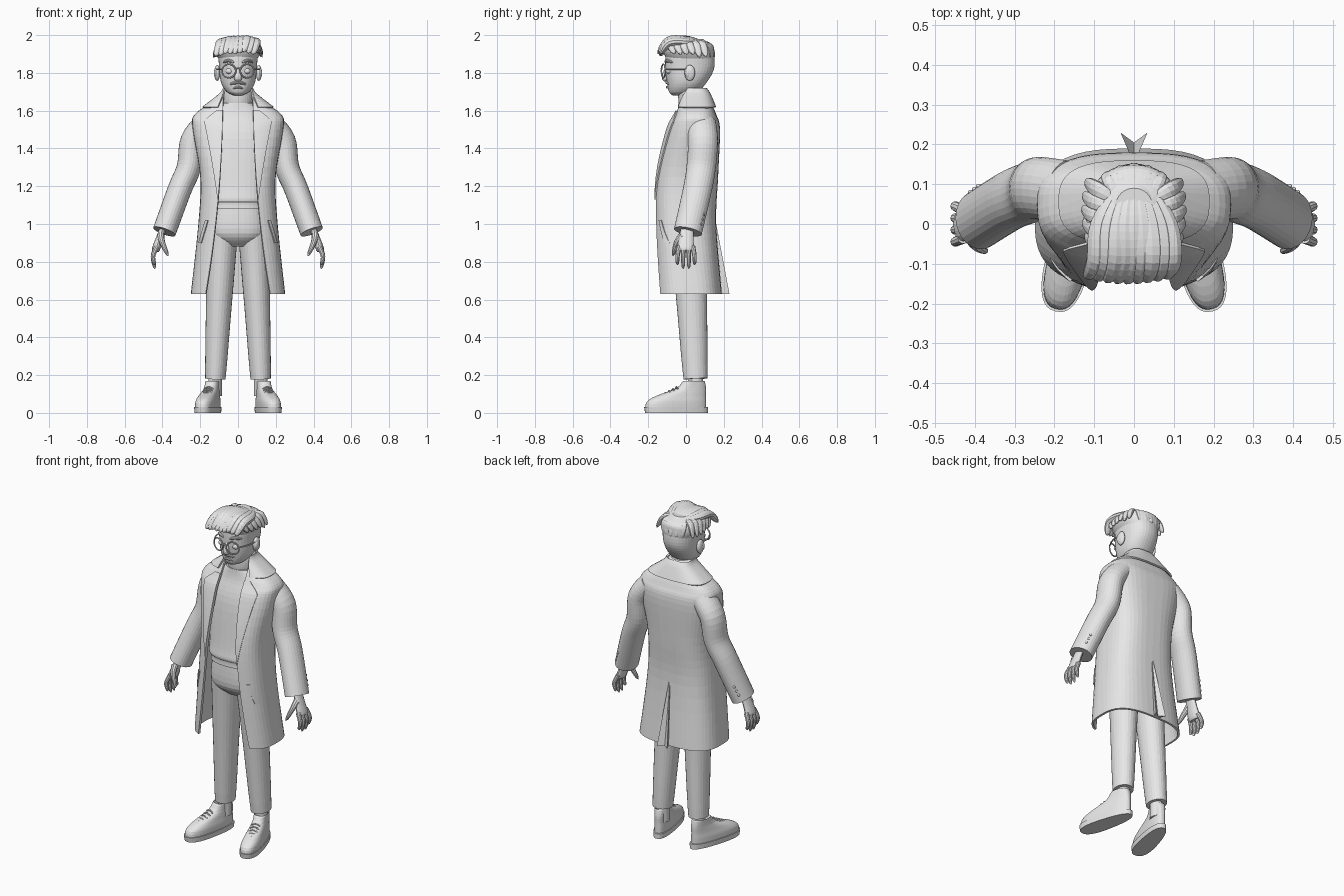
import bpy, bmesh, random
from math import sin, cos, pi, asin, radians, copysign
from mathutils import Vector, Matrix

random.seed(4)
if "Cube" in bpy.data.objects:
    bpy.data.objects.remove(bpy.data.objects["Cube"])

grey = bpy.data.materials.new("light_grey")
grey.use_nodes = True
grey.diffuse_color = (.8, .8, .8, 1)
grey.node_tree.nodes["Principled BSDF"].inputs["Base Color"].default_value = grey.diffuse_color
made = []
X, Y, Z = Matrix.Identity(3)


def finish(name, bm, mirror=False, thick=0):
    mesh = bpy.data.meshes.new(name)
    bm.to_mesh(mesh)
    bm.free()
    mesh.materials.append(grey)
    ob = bpy.data.objects.new(name, mesh)
    bpy.context.collection.objects.link(ob)
    if thick:
        ob.modifiers.new("thickness", 'SOLIDIFY').thickness = thick
    if mirror:
        ob.modifiers.new("mirror", 'MIRROR').use_mirror_merge = False
    made.append(ob)


def spline(rows, steps=5):
    """Smooth in-between rows through the given ones."""
    rows = [Vector(r) for r in rows]
    slopes = [(rows[min(i + 1, len(rows) - 1)] - rows[max(i - 1, 0)]) / 2 for i in range(len(rows))]
    out = []
    for a, b, u, v in zip(rows, rows[1:], slopes, slopes[1:]):
        for j in range(steps):
            t = j / steps
            s = 1 - t
            out.append(a * s * s * (1 + 2 * t) + b * t * t * (1 + 2 * s) + u * t * s * s - v * t * t * s)
    return out + rows[-1:]


def skin(name, rings, closed=True, caps=True, mirror=False, thick=0):
    """Surface through rings of points, listed from the top down when open."""
    bm = bmesh.new()
    rows = [[bm.verts.new(p) for p in ring] for ring in rings]
    n = len(rows[0])
    for a, b in zip(rows, rows[1:]):
        for i in range(n if closed else n - 1):
            j = (i + 1) % n
            bm.faces.new((a[i], b[i], b[j], a[j]))
    if closed:
        if caps:
            bm.faces.new(rows[0])
            bm.faces.new(rows[-1])
        else:
            bmesh.ops.remove_doubles(bm, verts=bm.verts, dist=.0001)
        bmesh.ops.recalc_face_normals(bm, faces=bm.faces)
    finish(name, bm, mirror, thick)


def oval(z, width, front, back, gap=0, power=.8, n=40):
    """Rounded-square outline at one height; a gap leaves its front open."""
    start = asin((gap / width) ** (1 / power))
    middle, depth = (front + back) / 2, (back - front) / 2
    points = []
    for i in range(n + bool(gap)):
        a = start + 2 * (pi - start) * i / n
        s, c = sin(a), cos(a)
        points.append((copysign(abs(s) ** power, s) * width,
                       middle - depth * copysign(abs(c) ** power, c), z))
    return points


def body(name, rows, power=.8):
    skin(name, [oval(*row, power=power) for row in spline(rows)])


# Radius rules along a tube
def plain(t):
    return 1


def rounded(t):
    return (1.01 - t ** 8) ** .5


def leaf(t):
    return abs(sin(pi * t)) ** .6 + .1


def tube(name, path, start, end, flat=1, shape=plain, hint=Y, mirror=True, n=16):
    """Limb along a path; the radius is full along the hint and flattened across it."""
    path = spline(path)
    last = len(path) - 1
    rings = []
    for i, p in enumerate(path):
        t = i / last
        r = (start + (end - start) * t) * shape(t)
        way = (path[min(i + 1, last)] - path[max(i - 1, 0)]).normalized()
        wide = (hint - way * hint.dot(way)).normalized()
        across = way.cross(wide) * flat
        angles = [2 * pi * j / n for j in range(n)]
        rings.append([p + (across * cos(a) + wide * sin(a)) * r for a in angles])
    skin(name, rings, mirror=mirror)


def ball(name, centre, radii):
    bm = bmesh.new()
    bmesh.ops.create_uvsphere(bm, u_segments=20, v_segments=12, radius=1,
                              matrix=Matrix.Translation(centre) @ Matrix.Diagonal((*radii, 1)))
    finish(name, bm, True)


# Long open coat: height, half width, front, back
coat = spline([(1.71, .08, -.02, .11), (1.65, .13, -.03, .13), (1.58, .23, -.06, .16),
               (1.5, .24, -.1, .18), (1.25, .2, -.16, .17), (1, .21, -.17, .16), (.63, .25, -.16, .19)])


def opening(z):
    return .08 + .08 * (1.7 - z) ** 2


skin("coat", [oval(*row, gap=min(opening(row[0]), row[1] * .9), power=.7) for row in coat],
     closed=False, thick=.012)


def coat_point(x, z, lift):
    above, below = next((a, b) for a, b in zip(coat, coat[1:]) if a[0] >= z >= b[0])
    _, width, front, back = above.lerp(below, (above[0] - z) / (above[0] - below[0]))
    bulge = max(0, 1 - min(1, x / width) ** (2 / .7)) ** .35
    return x, (front + back) / 2 - (back - front) / 2 * bulge - lift, z


def coat_panel(name, top, bottom, inner, width, lift=.008):
    rings = []
    for i in range(25):
        z = top + (bottom - top) * i / 24
        rings.append([coat_point(inner(z) + width(z) * j / 6, z, lift) for j in range(7)])
    skin(name, rings, closed=False, mirror=True, thick=lift)


coat_panel("lapels", 1.6, 1.13, opening, lambda z: min(.23 * (z - 1.12), 1.2 * (1.63 - z)))
coat_panel("pocket_welts", 1.02, .9, lambda z: .16 + .3 * (1.02 - z), lambda z: .015)
collar = spline([(1.72, .08, -.02, .11), (1.69, .1, -.03, .13), (1.62, .19, -.05, .16)])
skin("coat_collar", [oval(*row, gap=row[1] * .3 + .05, power=.7) for row in collar],
     closed=False, thick=.01)

# Flared back vent with a hollow back edge
vent = []
for i in range(7):
    t = i / 6
    half, inner, outer = .004 + .03 * t, .15 + .03 * t, .16 + .07 * t
    vent.append([(x, y, 1 - .37 * t) for x, y in
                 ((-half / 3, inner), (half / 3, inner), (half, outer),
                  (0, (inner + outer) / 2), (-half, outer))])
skin("coat_vent", vent)

# Sleeves, buttons and hands
tube("sleeves", [(.17, .08, 1.53), (.24, .09, 1.44), (.26, .08, 1.3), (.31, .06, 1.18), (.39, .01, .96)],
     .08, .075, flat=.83, n=28)
for i in range(3):
    ball("cuff_button", Vector((.41, .08, 1)) + Vector((-.4, .3, 1)) * i / 40, (.008, .006, .008))
tube("palms", [(.39, .01, 1), (.42, 0, .91), (.44, 0, .85)], .03, .05, flat=.5, shape=rounded)
for i in range(4):
    side = i - 1.5
    y = side * .03
    tube("finger", [(.43, y * .8, .88), (.45, y, .83), (.44, y, .76 + .01 * side * side)],
         .014, .01, shape=rounded, n=10)
tube("thumbs", [(.41, -.02, .94), (.4, -.05, .9), (.37, -.07, .83)], .02, .01, shape=rounded, n=10)

# Roll-neck sweater
body("sweater", [(1.64, .08, -.04, .11), (1.58, .13, -.05, .12), (1.45, .17, -.09, .13),
                 (1.2, .16, -.12, .13), (1.13, .16, -.13, .13), (1.11, .15, -.12, .12), (1.08, .15, -.12, .12)])
body("roll_neck", [(1.72, .06, -.03, .1), (1.7, .08, -.04, .12), (1.65, .08, -.04, .12), (1.6, .07, -.03, .11)],
     power=1)

# Trousers
body("trouser_hips", [(1.1, .14, -.11, .11), (.95, .15, -.11, .12), (.88, .07, -.05, .08)])
tube("trouser_legs", [(.08, .01, 1), (.1, .03, .6), (.12, .05, .18)], .1, .063, flat=.85, n=28)
tube("ankles", [(.12, .05, .24), (.12, .05, .09)], .04, .04, flat=.9)

# Splayed shoes, narrowing towards the heel
turn = Matrix.Translation((.155, -.05, 0)) @ Matrix.Rotation(radians(14), 4, 'Z')


def shoe(name, rows):
    rings = []
    for row in spline(rows, 3):
        rings.append([turn @ Vector((x * (1 - .9 * y), y, z)) for x, y, z in oval(*row)])
    skin(name, rings, mirror=True)


shoe("shoe_soles", [(0, .053, -.17, .17), (.03, .055, -.175, .17)])
shoe("shoe_uppers", [(.02, .05, -.17, .16), (.06, .05, -.16, .16), (.09, .045, -.11, .16),
                     (.13, .04, 0, .16), (.17, .04, .04, .15), (.13, .03, .05, .14)])
for i in range(5):
    centre = Vector((0, -.08 + .02 * i, .098 + .01 * i))
    drop = Vector((.025, 0, -.01))
    tube("lace", [turn @ (centre + drop), turn @ centre, turn @ (centre + drop - X * .05)],
         .004, .004, n=8)

# Head and face
body("head", [(1.98, .05, -.04, .09), (1.93, .1, -.1, .14), (1.83, .1, -.11, .15), (1.75, .09, -.1, .11),
              (1.7, .06, -.09, .06), (1.68, .02, -.07, 0)], power=.9)
ball("ears", (.11, .02, 1.8), (.016, .028, .042))
ball("ear_hollows", (.118, .01, 1.8), (.01, .015, .025))
ball("eyes", (.046, -.09, 1.81), (.02, .016, .016))
tube("nose", [(0, -.1, 1.84), (0, -.115, 1.78), (0, -.1, 1.76)], .01, .025, flat=.7,
     shape=leaf, hint=X, mirror=False)
tube("brows", [(.02, -.11, 1.855), (.05, -.1, 1.865), (.08, -.07, 1.855)], .008, .008,
     shape=leaf, hint=Z, n=10)
for name, size, z in (("moustache", .009, 1.75), ("lower_lip", .006, 1.725)):
    reach = size * 5
    tube(name, [(-reach, -.085, z - .01), (0, -.1, z), (reach, -.085, z - .01)], size, size,
         shape=leaf, hint=Z, mirror=False, n=10)

# Round glasses
rim = []
for i in range(33):
    around = X * cos(i * pi / 16) + Z * sin(i * pi / 16)
    centre = Vector((.048, -.12 + .01 * around.x, 1.81)) + around * .036
    rim.append([centre + (around * cos(a) + Y * sin(a)) * .004 for a in (pi * j / 4 for j in range(8))])
skin("glasses_rims", rim, caps=False, mirror=True)
tube("glasses_bridge", [(-.014, -.13, 1.82), (0, -.13, 1.825), (.014, -.13, 1.82)], .004, .004,
     hint=Z, mirror=False, n=8)
tube("glasses_arms", [(.083, -.11, 1.82), (.11, -.05, 1.82), (.11, .02, 1.82)], .004, .004, hint=Z, n=8)

# Swept hair: a cap with overlapping locks
body("hair_cap", [(1.98, .06, -.07, .08), (1.95, .11, -.12, .14), (1.91, .12, -.12, .15),
                  (1.87, .1, -.1, .15)], power=.9)
for i in range(9):
    x, shift = (i - 4) / 48, random.uniform(-.01, .006)
    fall = 2 * x * x
    tube("front_lock", [(x / 2, .09, 1.96), (x, 0, 1.977 - fall), (x * 1.1, -.09, 1.97 - fall + shift),
                        (x * 1.2 - .02, fall - .15, 1.91 - fall + shift)],
         .025, .03, flat=.75, shape=leaf, hint=X, mirror=False, n=10)
for side in (-1, 1):
    for i in range(6):
        y, shift = i / 30 - .08, random.uniform(-.012, .012)
        out = side * (1 - 14 * (y - .02) ** 2)
        tube("side_lock", [(side * .05, y * .7, 1.965), (out * .1, y, 1.95), (out * .13, y + .02, 1.89 + shift)],
             .02, .02, flat=.6, shape=leaf, mirror=False, n=10)
for i in range(5):
    x = (i - 2) * .03
    tube("back_lock", [(x / 2, .06, 1.965), (x, .125 - 4 * x * x, 1.945), (x, .15 - 6 * x * x, 1.88)],
         .02, .02, flat=.6, shape=leaf, hint=X, mirror=False, n=10)

# Smooth shading with crisp edges
for ob in bpy.context.view_layer.objects:
    ob.select_set(ob in made)
bpy.context.view_layer.objects.active = made[0]
bpy.ops.object.shade_smooth_by_angle(angle=radians(40))
